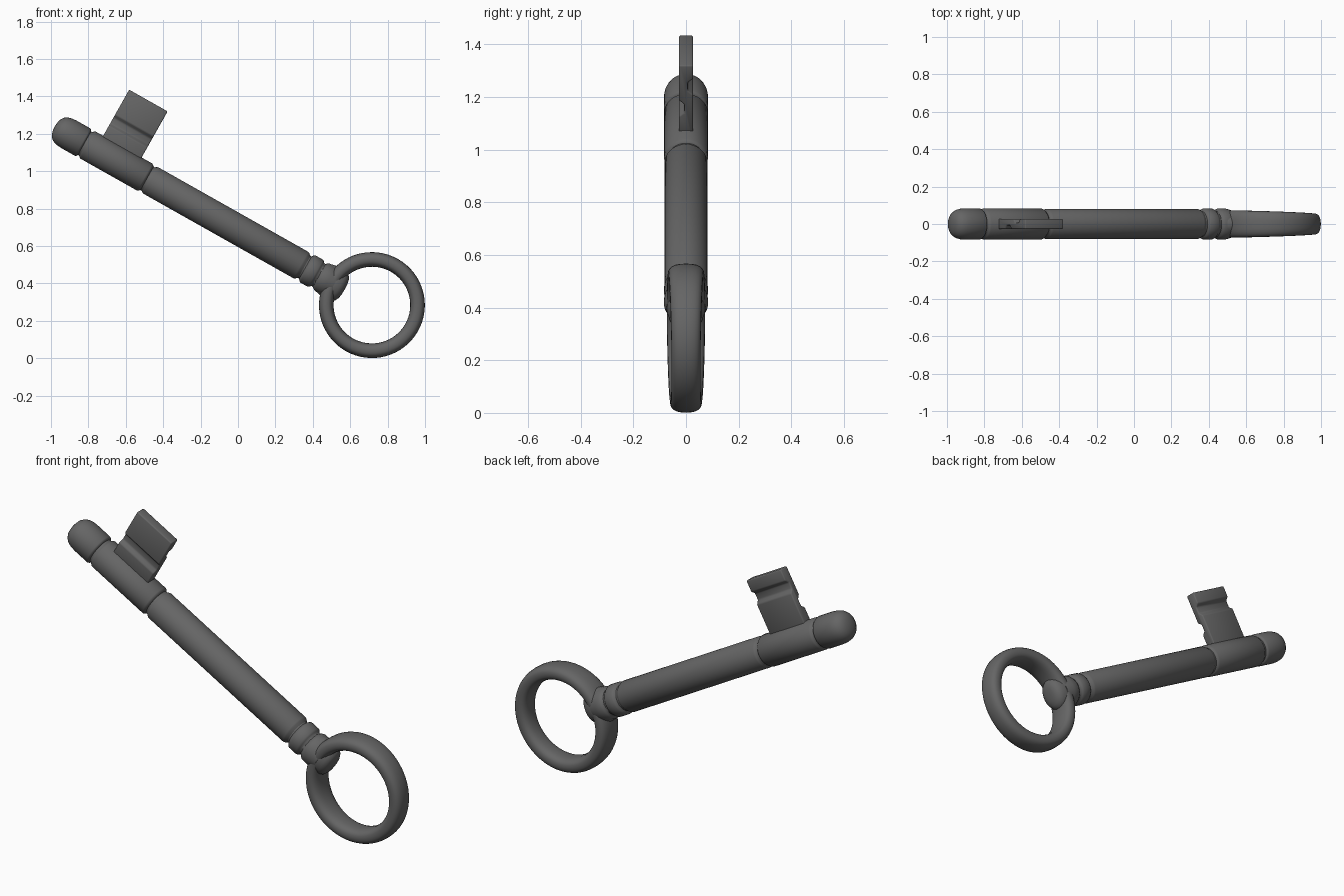
import bpy, bmesh
from math import sin, cos, pi, radians, copysign
from mathutils import Matrix, Vector

if "Cube" in bpy.data.objects:
    bpy.data.objects.remove(bpy.data.objects["Cube"])

# Key frame: origin at ring centre, local x runs along the shaft to the tip,
# local z towards the bit, local +y is the front face
A = radians(29.4)
FRAME = Matrix(((-cos(A), 0, sin(A), 0.716),
                (0, -1, 0, 0),
                (sin(A), 0, cos(A), 0.284),
                (0, 0, 0, 1)))

# Dark iron
iron = bpy.data.materials.new("dark_iron")
iron.diffuse_color = (0.13, 0.13, 0.13, 1)
iron.use_nodes = True
iron.node_tree.nodes["Principled BSDF"].inputs["Base Color"].default_value = iron.diffuse_color


def make(name, verts, faces, angle=35, bevel=0):
    me = bpy.data.meshes.new(name)
    me.from_pydata([FRAME @ Vector(v) for v in verts], [], faces)
    me.materials.append(iron)
    bm = bmesh.new()
    bm.from_mesh(me)
    bmesh.ops.recalc_face_normals(bm, faces=bm.faces)
    if bevel:
        edges = [e for e in bm.edges if e.calc_face_angle(0) > radians(30)]
        bmesh.ops.bevel(bm, geom=edges, offset=bevel, segments=2, profile=0.5,
                        affect='EDGES')
    bm.to_mesh(me)
    bm.free()
    ob = bpy.data.objects.new(name, me)
    bpy.context.collection.objects.link(ob)
    for p in me.polygons:
        p.use_smooth = True
    me.set_sharp_from_angle(angle=radians(angle))
    return ob


def lathe(name, profile, n=48, sy=1.0, angle=50):
    """Closed solid turned about the shaft axis from (position, radius) points."""
    verts = [(s, sy * r * cos(2 * pi * i / n), r * sin(2 * pi * i / n))
             for s, r in profile for i in range(n)]
    faces = [(j * n + i, j * n + (i + 1) % n, (j + 1) * n + (i + 1) % n, (j + 1) * n + i)
             for j in range(len(profile) - 1) for i in range(n)]
    last = (len(profile) - 1) * n
    faces += [tuple(range(n)), tuple(range(last, last + n))]
    return make(name, verts, faces, angle)


R = 0.083
# Shaft with grooves around the bit section and a blunt rounded tip
lathe("shaft", [(0.415, 0.068), (0.428, 0.077), (0.436, R - 0.002), (1.357, R - 0.002),
                (1.365, 0.077), (1.373, 0.072), (1.386, 0.072)])
lathe("bit_sleeve", [(1.380, 0.072), (1.388, 0.079), (1.394, R), (1.742, R),
                     (1.750, 0.078), (1.756, 0.072), (1.768, 0.072)])
lathe("tip", [(1.764, 0.072), (1.768, 0.080), (1.775, 0.084), (1.860, 0.084),
              (1.885, 0.082), (1.908, 0.076), (1.925, 0.065), (1.937, 0.049),
              (1.943, 0.030), (1.946, 0.010)])

# Collar bead between shaft and ring
lathe("collar", [(0.310, 0.070), (0.332, 0.070), (0.338, 0.077), (0.347, 0.083),
                 (0.394, 0.083), (0.402, 0.077), (0.408, 0.068), (0.420, 0.068)])
# Flared neck and rounded joint wrapping the ring
lathe("neck", [(0.230, 0.074), (0.270, 0.084), (0.305, 0.083), (0.316, 0.077),
               (0.323, 0.070), (0.330, 0.070)])
lathe("ring_joint", [(0.168, 0.010), (0.169, 0.034), (0.174, 0.057), (0.184, 0.075),
                     (0.200, 0.086), (0.225, 0.092), (0.260, 0.091), (0.295, 0.084),
                     (0.310, 0.070)], 48, 0.78)

# Ring handle: deep rounded section, thinner away from the shaft
n, m = 64, 24
verts = []
for i in range(n):
    a = 2 * pi * i / n
    depth = 0.064 + 0.009 * cos(a)
    for j in range(m):
        b = 2 * pi * j / m
        c, s = cos(b), sin(b)
        rad = 0.244 + 0.039 * copysign(abs(c) ** 0.8, c)
        verts.append((rad * cos(a), depth * copysign(abs(s) ** 0.8, s), rad * sin(a)))
faces = [(i * m + j, i * m + (j + 1) % m, ((i + 1) % n) * m + (j + 1) % m,
          ((i + 1) % n) * m + j) for i in range(n) for j in range(m)]
make("ring_handle", verts, faces, 60)

# Bit: plate with one ward groove on each face, section given as (y, z)
h = 0.027
section = [(h, 0.05), (h, 0.145), (h - 0.020, 0.160), (h - 0.020, 0.195), (h, 0.212),
           (h, 0.366), (-h, 0.366), (-h, 0.305), (-h + 0.020, 0.290),
           (-h + 0.020, 0.255), (-h, 0.238), (-h, 0.05)]
k = len(section)
verts = [(s, y, z) for s in (1.460, 1.696) for y, z in section]
faces = [(i, (i + 1) % k, k + (i + 1) % k, k + i) for i in range(k)]
faces += [tuple(range(k)), tuple(range(k, 2 * k))]
make("bit", verts, faces, 60, 0.006)
